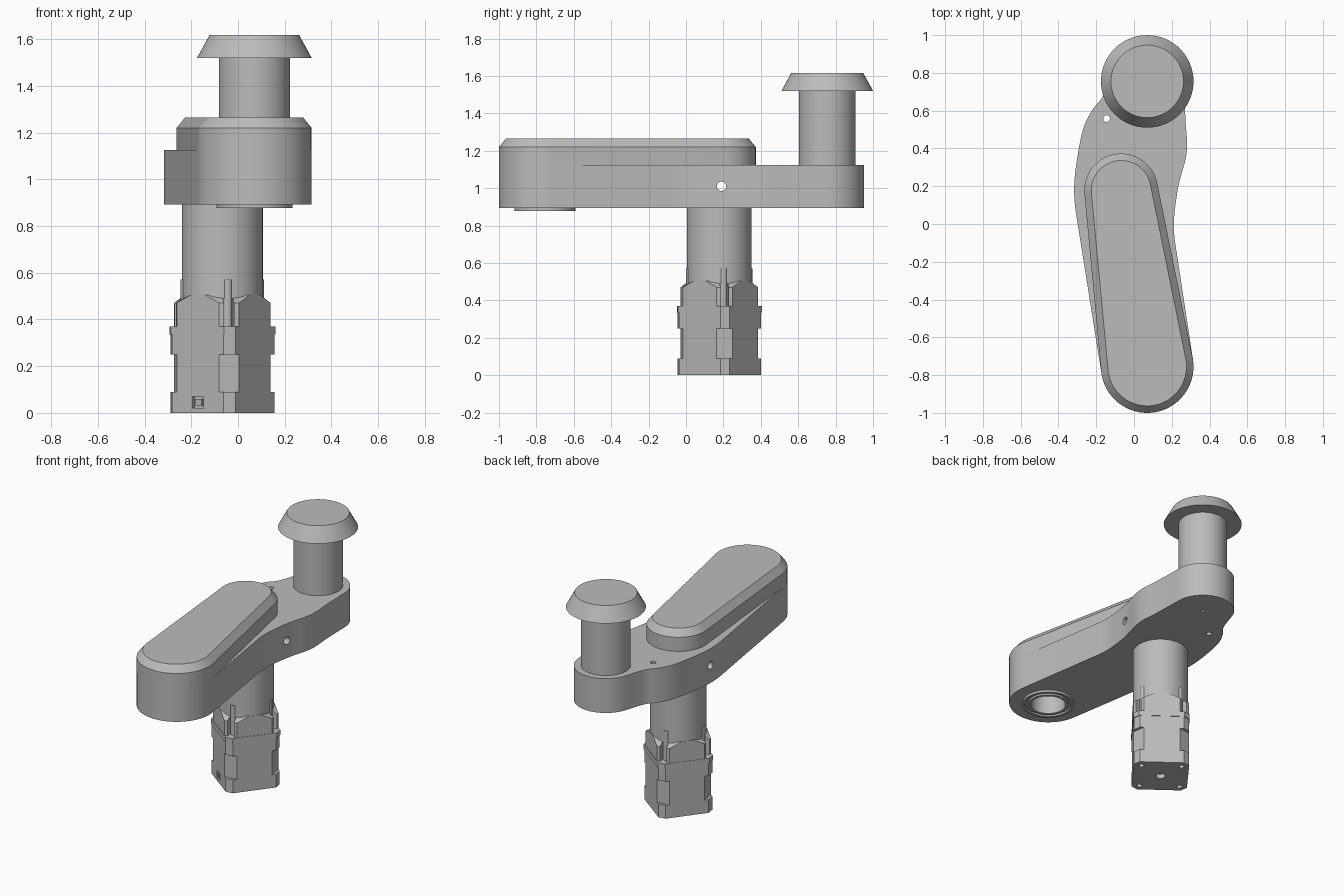
import bpy, bmesh, math
from mathutils import Vector, Matrix

if "Cube" in bpy.data.objects:
    bpy.data.objects.remove(bpy.data.objects["Cube"])

grey = bpy.data.materials.new("grey_metal")
grey.diffuse_color = (0.5, 0.5, 0.5, 1)
grey.use_nodes = True
grey.node_tree.nodes["Principled BSDF"].inputs["Base Color"].default_value = grey.diffuse_color

POST = (0.07, 0.755)       # handle axis
SHAFT = (0.07, -0.755)     # output bearing axis
MOTOR = (-0.067, 0.178)    # motor axis
CORNERS = [math.radians(8 + 90 * i) for i in range(4)]


def loft(name, rings):
    """Closed solid through matching rings of 3D points."""
    bm = bmesh.new()
    vs = [[bm.verts.new(p) for p in r] for r in rings]
    n = len(vs[0])
    for a, b in zip(vs, vs[1:]):
        for i in range(n):
            j = (i + 1) % n
            bm.faces.new((a[i], a[j], b[j], b[i]))
    bm.faces.new(vs[0][::-1])
    bm.faces.new(vs[-1])
    bmesh.ops.recalc_face_normals(bm, faces=bm.faces)
    me = bpy.data.meshes.new(name)
    bm.to_mesh(me)
    bm.free()
    me.materials.append(grey)
    ob = bpy.data.objects.new(name, me)
    bpy.context.collection.objects.link(ob)
    return ob


def arc(c, r, a0, a1, n):
    return [(c[0] + r * math.cos(a0 + (a1 - a0) * i / n),
             c[1] + r * math.sin(a0 + (a1 - a0) * i / n)) for i in range(n + 1)]


def at(z, pts):
    return [(x, y, z) for x, y in pts]


def turned(name, c, steps, n=64):
    """Round part from (radius, z) steps."""
    return loft(name, [at(z, arc(c, r, 0, math.tau, n)[:-1]) for r, z in steps])


def box(name, centre, angle, size):
    """Box turned about z; size is radial, tangential, vertical."""
    x, y, z = (s / 2 for s in size)
    ob = loft(name, [[(-x, -y, h), (x, -y, h), (x, y, h), (-x, y, h)] for h in (-z, z)])
    ob.data.transform(Matrix.Translation(centre) @ Matrix.Rotation(angle, 4, 'Z'))
    return ob


def cut(ob, cutters):
    for c in cutters:
        m = ob.modifiers.new("cut", 'BOOLEAN')
        m.operation, m.solver, m.object = 'DIFFERENCE', 'EXACT', c
        bpy.context.view_layer.objects.active = ob
        bpy.ops.object.modifier_apply(modifier=m.name)
        bpy.data.objects.remove(c)


def spline(pts, n=6):
    """Catmull-Rom curve from the second to the second-last point."""
    out = []
    P = [Vector(p) for p in pts]
    for a, b, c, d in zip(P, P[1:], P[2:], P[3:]):
        for i in range(n):
            t = i / n
            v = 0.5 * (2 * b + (c - a) * t + (2 * a - 5 * b + 4 * c - d) * t * t
                       + (3 * b - a - 3 * c + d) * t ** 3)
            out.append((v.x, v.y))
    return out


def radial(r, a):
    return (MOTOR[0] + r * math.cos(a), MOTOR[1] + r * math.sin(a))


# arm plate: round ends joined by a waisted outline
front_end = arc(SHAFT, 0.245, math.radians(188.6), math.radians(368.6), 40)
back_end = arc(POST, 0.197, math.radians(5), math.radians(165), 32)
right_side = spline([(0.23, -0.18), (0.215, -0.08), (0.212, 0.03), (0.235, 0.2),
                     (0.272, 0.34), (0.281, 0.43), (0.272, 0.56), back_end[0], back_end[1]])
left_side = spline([back_end[-2], back_end[-1], (-0.165, 0.677), (-0.22, 0.605), (-0.27, 0.5),
                    (-0.305, 0.32), (-0.317, 0.18), (-0.307, 0.05), (-0.29, -0.07)])
outline = front_end + right_side + back_end + left_side[1:]
plate = loft("arm_plate", [at(0.893, outline), at(1.125, outline)])
pin = (-0.145, 0.558)
side_hole = turned("side_hole", (0, 0), [(0.025, -0.6), (0.025, 0.6)], 24)
side_hole.data.transform(Matrix.Translation((0, 0.19, 1.01)) @ Matrix.Rotation(math.pi / 2, 4, 'Y'))
cut(plate, [side_hole,
            turned("pin_hole", pin, [(0.018, 0.8), (0.018, 1.2)], 12),
            turned("screw_hole", POST, [(0.012, 0.8), (0.012, 0.98)], 16),
            turned("bearing_seat", SHAFT, [(0.15, 0.8), (0.15, 1.08)])])

# raised cover: tapered slot shape with bevelled top
A, B, ra, rb = (-0.068, 0.178), SHAFT, 0.195, 0.245
axis = math.atan2(A[1] - B[1], A[0] - B[0])
phi = math.acos((rb - ra) / math.dist(A, B))


def slot(inset):
    return (arc(A, ra - inset, axis - phi, axis + phi, 36)
            + arc(B, rb - inset, axis + phi, axis + math.tau - phi, 36))


loft("cover", [at(1.125, slot(0)), at(1.22, slot(0)), at(1.265, slot(0.037))])

# output bearing: two races with a shallow groove, and its bore
bearing = turned("bearing", SHAFT, [(0.163, 0.878), (0.163, 0.893), (0.15, 0.8931), (0.15, 1.08)])
groove = turned("groove", SHAFT, [(0.145, 0.86), (0.145, 0.89)])
cut(groove, [turned("core", SHAFT, [(0.127, 0.8), (0.127, 0.95)])])
cut(bearing, [groove, turned("bore", SHAFT, [(0.108, 0.8), (0.108, 1.06)])])

# handle
turned("handle_post", POST, [(0.152, 1.125), (0.152, 1.52)])
turned("handle_cap", POST, [(0.245, 1.52), (0.192, 1.617)])

# gearbox tube
turned("gearbox_tube", MOTOR, [(0.173, 0.49), (0.173, 0.893)])


def octagon(d, z, half=0.174):
    """Square section whose corners are trimmed at distance d from the axis."""
    w = half * math.sqrt(2) - d
    pts = []
    for a in CORNERS:
        for s in (-w, w):
            x, y = radial(d, a)
            pts.append((x - s * math.sin(a), y + s * math.cos(a), z))
    return pts


# motor body with recessed middle corners
body = loft("motor_body", [octagon(d, z) for d, z in
                           ((0.221, 0), (0.221, 0.09), (0.203, 0.09), (0.203, 0.25),
                            (0.221, 0.25), (0.221, 0.335))])
face = CORNERS[2] + math.pi / 4
spot = (*radial(0.174, face), 0.045)
cut(body, [box("socket", spot, face, (0.03, 0.06, 0.05)),
           turned("rear_hole", MOTOR, [(0.03, -0.1), (0.03, 0.03)], 24)]
    + [turned("rear_screw", radial(0.178, a), [(0.017, -0.1), (0.017, 0.02)], 16) for a in CORNERS])
box("plug", (*radial(0.167, face), 0.045), face, (0.012, 0.035, 0.028))

# flange and bevelled gearbox mount with slotted corners
loft("motor_flange", [octagon(0.226, 0.335, 0.177), octagon(0.226, 0.37, 0.177)])
mount = loft("gearbox_mount", [octagon(0.203, 0.37), octagon(0.203, 0.47), octagon(0.15, 0.505)])
cut(mount, [box("slot", (*radial(0.19, a), 0.46), a, (0.11, 0.044, 0.18)) for a in CORNERS])
for a in CORNERS:
    turned("mount_bolt", radial(0.16, a), [(0.02, 0.37), (0.02, 0.57)], 20)

# smooth round sides, keep edges crisp
bpy.ops.object.select_all(action='DESELECT')
for ob in bpy.context.scene.objects:
    ob.select_set(True)
    bpy.context.view_layer.objects.active = ob
bpy.ops.object.shade_smooth_by_angle(angle=math.radians(25))
